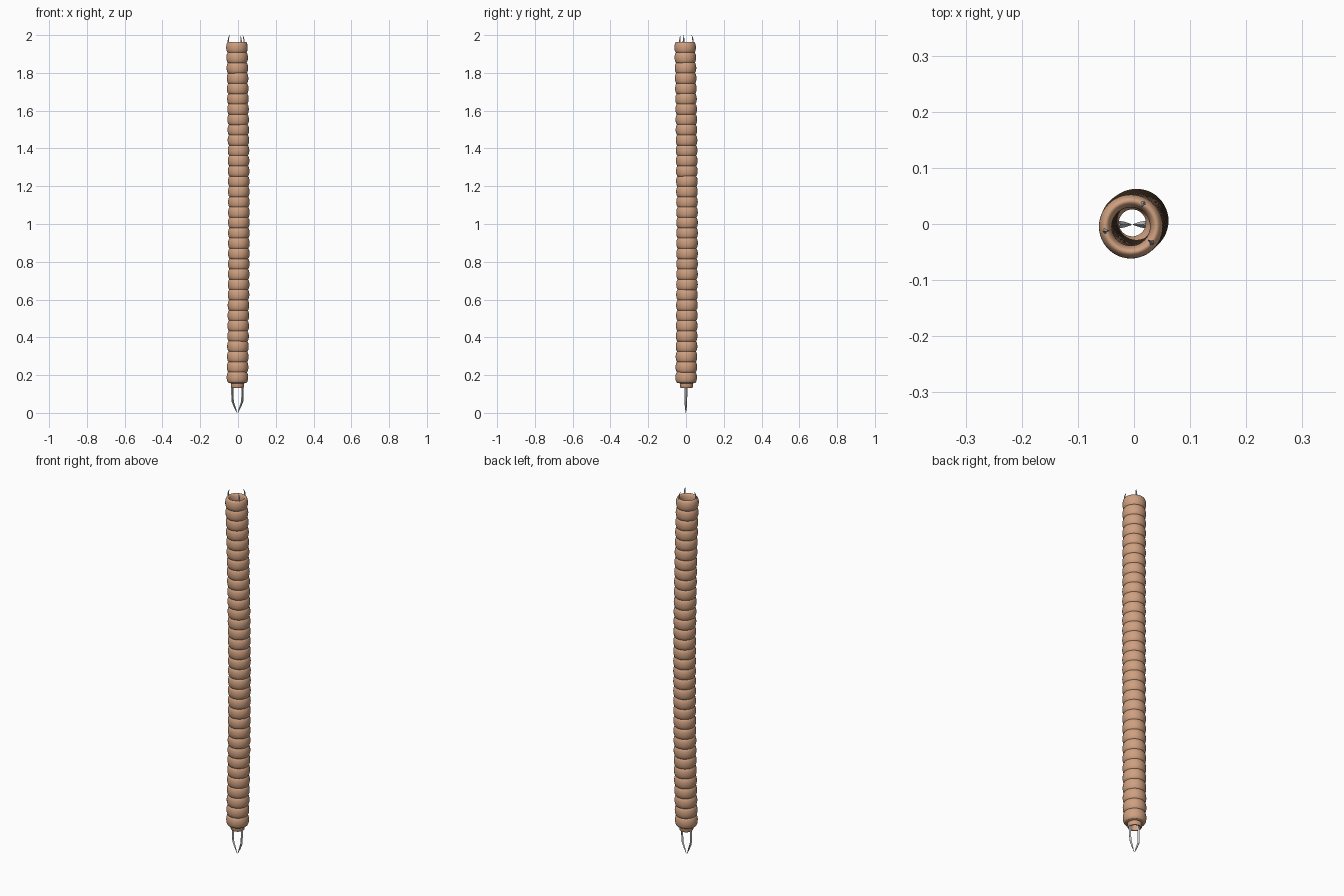
import bpy, bmesh, math
from mathutils import Vector

if "Cube" in bpy.data.objects:
    bpy.data.objects.remove(bpy.data.objects["Cube"])


def material(name, rgb):
    m = bpy.data.materials.new(name)
    m.diffuse_color = (*rgb, 1)
    m.use_nodes = True
    m.node_tree.nodes["Principled BSDF"].inputs["Base Color"].default_value = m.diffuse_color
    return m


SKIN = material("tan_skin", (0.62, 0.35, 0.215))
METAL = material("light_steel", (0.55, 0.58, 0.62))


def mesh_from(name, bm, mat):
    bmesh.ops.recalc_face_normals(bm, faces=bm.faces)
    me = bpy.data.meshes.new(name)
    bm.to_mesh(me)
    bm.free()
    me.materials.append(mat)
    return me


def add_object(name, me, loc=(0, 0, 0), smooth=True):
    ob = bpy.data.objects.new(name, me)
    ob.location = loc
    bpy.context.collection.objects.link(ob)
    if smooth:
        bpy.ops.object.select_all(action='DESELECT')
        ob.select_set(True)
        bpy.context.view_layer.objects.active = ob
        bpy.ops.object.shade_smooth_by_angle(angle=math.radians(40))
    return ob


def lathe(name, profile, mat, sides=48):
    """Spin a closed (radius, z) profile around z."""
    bm = bmesh.new()
    loops = []
    for i in range(sides):
        a = 2 * math.pi * i / sides
        loops.append([bm.verts.new((r * math.cos(a), r * math.sin(a), z)) for r, z in profile])
    n = len(profile)
    for i in range(sides):
        p, q = loops[i], loops[(i + 1) % sides]
        for j in range(n):
            k = (j + 1) % n
            bm.faces.new((p[j], q[j], q[k], p[k]))
    return mesh_from(name, bm, mat)


def blade(name, path, angle, mat):
    """Sweep a diamond section along (radius, z, half_width, half_thickness) points."""
    bm = bmesh.new()
    out = Vector((math.cos(angle), math.sin(angle), 0))
    side = Vector((-out.y, out.x, 0))
    loops = []
    for r, z, w, t in path:
        c = out * r + Vector((0, 0, z))
        loops.append([bm.verts.new(c + d) for d in (out * t, side * w, -out * t, -side * w)])
    for p, q in zip(loops, loops[1:]):
        for j in range(4):
            k = (j + 1) % 4
            bm.faces.new((p[j], p[k], q[k], q[j]))
    bm.faces.new(loops[0])
    bm.faces.new(loops[-1])
    return mesh_from(name, bm, mat)


def centre(z):
    """Slightly bowed centre line of the body."""
    t = (z - 0.19) / 1.745
    low, mid, top = 2 * (t - 0.5) * (t - 1), 4 * t * (1 - t), 2 * t * (t - 0.5)
    return Vector((-0.003 * low + 0.0045 * mid - 0.0055 * top,
                   0.001 * low + 0.0055 * mid - 0.0045 * top, z))


# Body: stacked hollow bulging segments
COUNT, FIRST, STEP = 33, 0.188, 0.0546
section = []
for i in range(24):
    a = 2 * math.pi * i / 24
    section.append((0.0455 + 0.0115 * math.cos(a), 0.0295 * math.sin(a)))
segment = lathe("body_segment", section, SKIN)
for i in range(COUNT):
    add_object(f"body_segment_{i + 1}", segment, centre(FIRST + i * STEP), smooth=(i == 0))

# Collar at the lower end
collar = [(0.024, 0.165), (0.036, 0.185), (0.044, 0.178), (0.044, 0.159),
          (0.035, 0.156), (0.035, 0.138), (0.032, 0.133), (0.026, 0.133), (0.024, 0.137)]
add_object("lower_collar", lathe("lower_collar", collar, SKIN), (-0.003, 0.002, 0))

# Pair of pincer jaws below the collar
jaw = [(0.027, 0.165, 0.008, 0.006), (0.027, 0.10, 0.008, 0.006), (0.025, 0.06, 0.007, 0.006),
       (0.014, 0.03, 0.005, 0.005), (0.002, 0.0, 0.001, 0.001)]
for name, ang in (("right_jaw", 0), ("left_jaw", math.pi)):
    add_object(name, blade(name, jaw, ang, METAL), (-0.003, -0.001, 0), smooth=False)

# Three small curved claws on the upper rim
claw = [(0.045, 1.945, 0.005, 0.004), (0.047, 1.965, 0.005, 0.004),
        (0.045, 1.985, 0.003, 0.003), (0.039, 2.0, 0.0006, 0.0006)]
for i, deg in enumerate((62, 190, 322)):
    name = f"upper_claw_{i + 1}"
    add_object(name, blade(name, claw, math.radians(deg), METAL), (-0.0055, -0.0045, 0), smooth=False)
